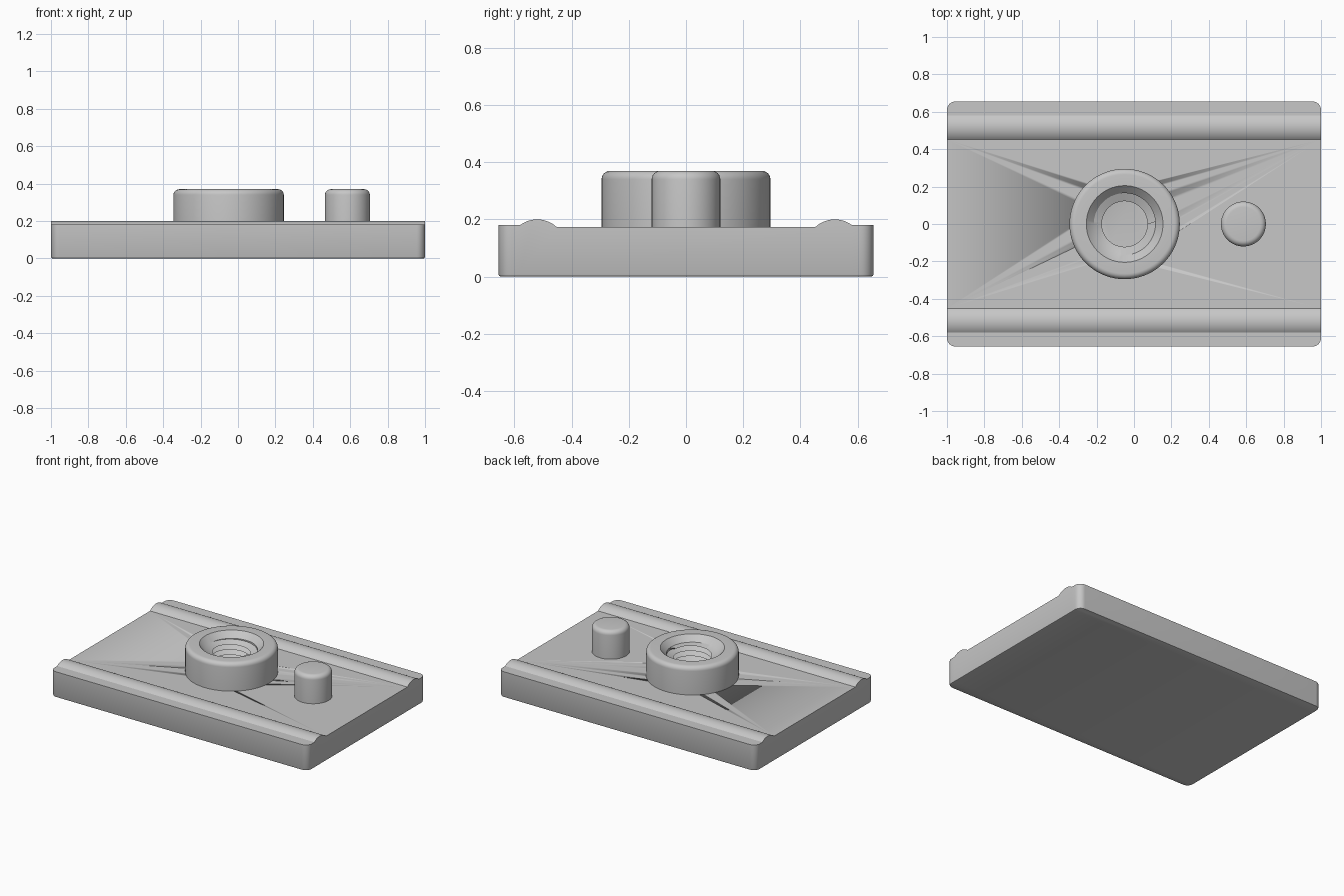
import bpy
import bmesh
from math import pi, sin, cos, radians

cube = bpy.data.objects.get("Cube")
if cube:
    bpy.data.objects.remove(cube, do_unlink=True)

grey = bpy.data.materials.new("satin grey metal")
grey.use_nodes = True
GREY = (0.57, 0.57, 0.57, 1)
grey.diffuse_color = GREY
grey.node_tree.nodes["Principled BSDF"].inputs["Base Color"].default_value = GREY

HALF_X, HALF_Y, TOP = 1.0, 0.655, 0.18
BOSS_X, PIN_X, BOSS_TOP = -0.05, 0.585, 0.37
RIDGE_Y, RIDGE_R, RIDGE_TOP = 0.52, 0.1, 0.2
FLOOR, SEGS = 0.06, 72


def finish(name, bm, location=(0, 0, 0)):
    bmesh.ops.recalc_face_normals(bm, faces=bm.faces)
    mesh = bpy.data.meshes.new(name)
    bm.to_mesh(mesh)
    bm.free()
    mesh.materials.append(grey)
    obj = bpy.data.objects.new(name, mesh)
    obj.location = location
    bpy.context.collection.objects.link(obj)
    bpy.ops.object.select_all(action="DESELECT")
    obj.select_set(True)
    bpy.context.view_layer.objects.active = obj
    bpy.ops.object.shade_smooth_by_angle(angle=radians(32))
    return obj


def bevel(bm, test, width, segments):
    """Round every edge whose two end points pass the test."""
    edges = [e for e in bm.edges if test(*(v.co for v in e.verts))]
    bmesh.ops.bevel(bm, geom=edges, offset=width, segments=segments,
                    profile=0.5, affect="EDGES")


def fillet(radius, top, r=0.03, steps=6):
    """Profile points rounding the outer top rim of a post."""
    return [(radius - r + r * cos(a), top - r + r * sin(a))
            for a in (i * pi / 2 / steps for i in range(steps + 1))]


def revolve(bm, profile):
    rings = [[bm.verts.new((r * cos(2 * pi * i / SEGS), r * sin(2 * pi * i / SEGS), z))
              for i in range(SEGS)] for r, z in profile]
    for a, b in zip(rings, rings[1:]):
        for i in range(SEGS):
            j = (i + 1) % SEGS
            bm.faces.new((a[i], a[j], b[j], b[i]))
    return rings


# Core plate: one cross-section with two rounded ridges, run along x
def ridge(side):
    centre_z = RIDGE_TOP - RIDGE_R
    angles = [radians(-37 + i * 80 / 14) for i in range(15)]
    return [(side * (RIDGE_Y - RIDGE_R * sin(a)), centre_z + RIDGE_R * cos(a))
            for a in angles]


section = [(-0.58, 0), (0.58, 0)] + ridge(1) + ridge(-1)[::-1]
bm = bmesh.new()
cap = bm.faces.new([bm.verts.new((-HALF_X, y, z)) for y, z in section])
run = bmesh.ops.extrude_face_region(bm, geom=[cap], use_keep_orig=True)
for v in run["geom"]:
    if isinstance(v, bmesh.types.BMVert):
        v.co.x = HALF_X
bevel(bm, lambda a, b: a.z == b.z == 0 and a.x == b.x, 0.008, 2)
core = finish("core_plate", bm)

# Pocket in the core for the threaded bore
bm = bmesh.new()
bmesh.ops.create_cone(bm, cap_ends=True, segments=SEGS, radius1=0.19, radius2=0.19, depth=0.4)
cutter = finish("bore_cutter", bm, (BOSS_X, 0, FLOOR - 0.01 + 0.2))
cutter.hide_render = True
mod = core.modifiers.new("bore", "BOOLEAN")
mod.operation, mod.object, mod.solver = "DIFFERENCE", cutter, "EXACT"
bpy.context.view_layer.objects.active = core
bpy.ops.object.modifier_apply(modifier="bore")
bpy.data.objects.remove(cutter, do_unlink=True)

# Side rails with rounded ends and softened top edges
for side, name in ((-1, "front_rail"), (1, "back_rail")):
    bm = bmesh.new()
    bmesh.ops.create_cube(bm, size=1)
    for v in bm.verts:
        outer = v.co.y * side > 0
        v.co = (2 * HALF_X * v.co.x, side * (HALF_Y if outer else 0.578),
                TOP if v.co.z > 0 else 0)
    bevel(bm, lambda a, b: a.z != b.z and abs(a.y) > 0.6, 0.045, 8)
    bevel(bm, lambda a, b: a.z == b.z == TOP, 0.022, 5)
    bevel(bm, lambda a, b: a.z == b.z == 0 and max(abs(a.y), abs(b.y)) > 0.58, 0.008, 2)
    finish(name, bm)

# Boss: round collar with a chamfered mouth
LIP_Z, ROOT, CREST, PITCH = 0.33, 0.165, 0.122, 0.036
bm = bmesh.new()
revolve(bm, [(0.295, 0.17)] + fillet(0.295, BOSS_TOP) + [(0.205, BOSS_TOP), (ROOT, LIP_Z)])

# Helical thread running down to the closed floor of the bore
TURNS = int((LIP_Z - FLOOR) / PITCH) + 2
columns = []
for i in range(SEGS + 1):
    turn, column = i / SEGS, []
    for j in range(-2, 2 * TURNS):
        z = FLOOR + PITCH * (j / 2 + turn)
        r = CREST if j % 2 else ROOT
        if z >= LIP_Z:
            z, r = LIP_Z, ROOT
        elif z <= FLOOR:
            z, r = FLOOR, CREST
        column.append(bm.verts.new((r * cos(2 * pi * turn), r * sin(2 * pi * turn), z)))
    columns.append(column)
for a, b in zip(columns, columns[1:]):
    for j in range(len(a) - 1):
        bm.faces.new((a[j], b[j], b[j + 1], a[j + 1]))
bm.faces.new([c[0] for c in columns[:-1]])
bmesh.ops.remove_doubles(bm, verts=bm.verts, dist=0.0002)
finish("threaded_boss", bm, (BOSS_X, 0, 0))

# Locating pin
bm = bmesh.new()
rings = revolve(bm, [(0.12, 0.17)] + fillet(0.12, BOSS_TOP))
bm.faces.new(rings[-1])
finish("locating_pin", bm, (PIN_X, 0, 0))
